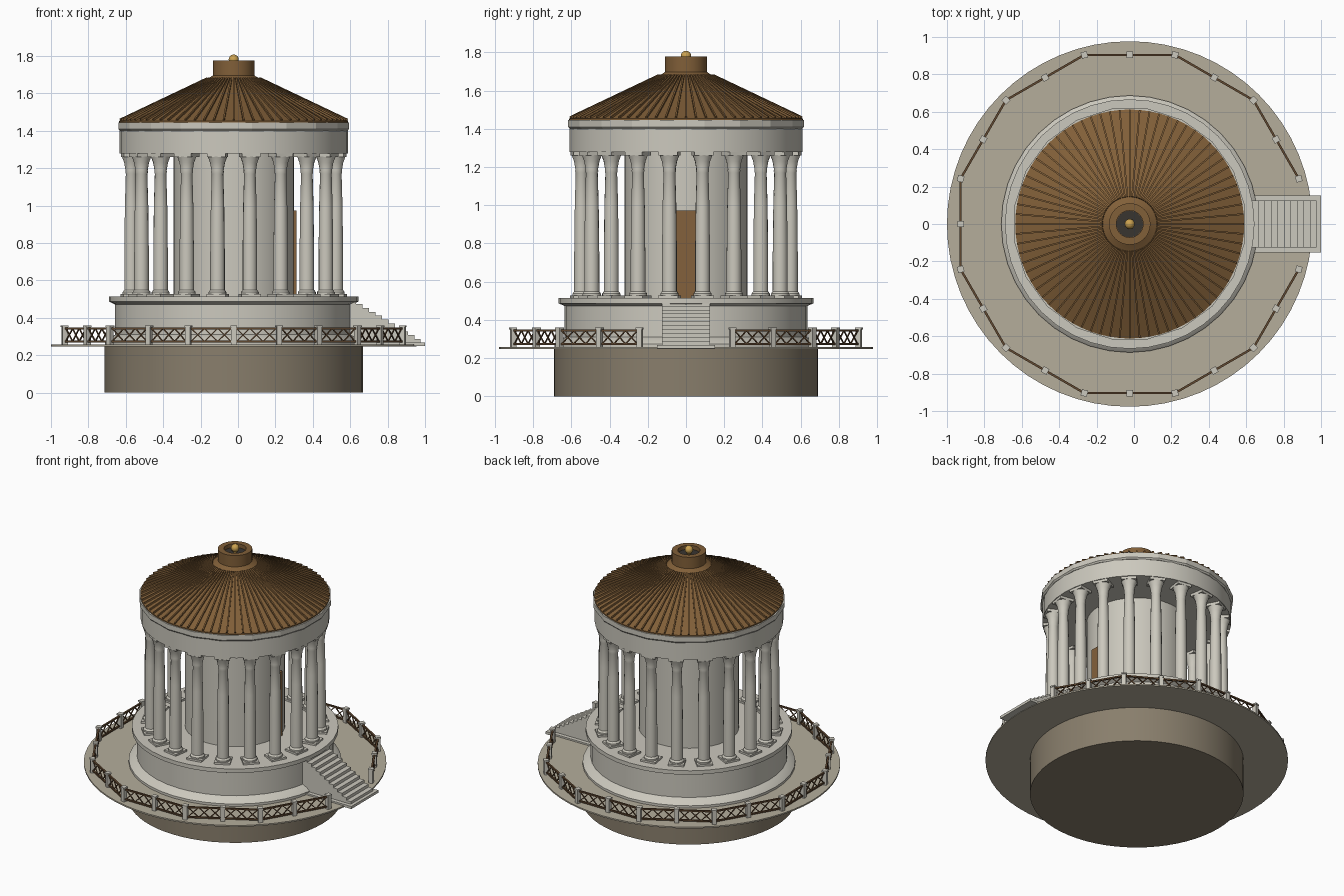
import bpy, bmesh, math
from mathutils import Vector, Matrix

if "Cube" in bpy.data.objects:
    bpy.data.objects.remove(bpy.data.objects["Cube"])

CX = -0.023            # axis of the round building
TAU = 2 * math.pi


def mat(name, r, g, b):
    m = bpy.data.materials.new(name)
    m.diffuse_color = (r, g, b, 1)
    m.use_nodes = True
    m.node_tree.nodes["Principled BSDF"].inputs["Base Color"].default_value = m.diffuse_color
    return m


STONE = mat("stone", 0.60, 0.58, 0.51)
PAVING = mat("paving", 0.46, 0.42, 0.33)
EARTH = mat("earth", 0.25, 0.21, 0.15)
TILE = mat("roof_tile", 0.22, 0.115, 0.04)
WOOD = mat("wood", 0.12, 0.065, 0.03)
DOOR = mat("door_wood", 0.23, 0.12, 0.045)
DARK = mat("dark", 0.04, 0.035, 0.03)
GOLD = mat("gold", 0.60, 0.36, 0.08)


def finish(name, bm, material, smooth=None):
    bmesh.ops.recalc_face_normals(bm, faces=bm.faces)
    me = bpy.data.meshes.new(name)
    bm.to_mesh(me)
    bm.free()
    ob = bpy.data.objects.new(name, me)
    bpy.context.collection.objects.link(ob)
    me.materials.append(material)
    ob.location.x = CX
    if smooth:
        bpy.context.view_layer.objects.active = ob
        ob.select_set(True)
        bpy.ops.object.shade_smooth_by_angle(angle=math.radians(smooth))
        ob.select_set(False)
    return ob


def lathe(bm, profile, n, phase=0.0, at=(0, 0)):
    """Turn (radius, z) points round a vertical axis; ends are capped."""
    rings = [[bm.verts.new((at[0] + r * math.cos(phase + TAU * i / n),
                            at[1] + r * math.sin(phase + TAU * i / n), z))
              for i in range(n)] for r, z in profile]
    for a, b in zip(rings, rings[1:]):
        for i in range(n):
            j = (i + 1) % n
            bm.faces.new((a[i], a[j], b[j], b[i]))
    bm.faces.new(rings[0])
    bm.faces.new(rings[-1])


def turned(name, profile, n, material, smooth=None, phase=0.0):
    bm = bmesh.new()
    lathe(bm, profile, n, phase)
    return finish(name, bm, material, smooth)


def box(bm, centre, size, angle=0.0):
    m = (Matrix.Translation(centre) @ Matrix.Rotation(angle, 4, 'Z')
         @ Matrix.Diagonal((*size, 1)))
    bmesh.ops.create_cube(bm, size=1, matrix=m)


def beam(bm, p, q, w, h):
    """Rectangular bar from p to q, h measured upwards."""
    p, q = Vector(p), Vector(q)
    x = (q - p).normalized()
    y = Vector((0, 0, 1)).cross(x).normalized()
    rot = Matrix((x, y, x.cross(y))).transposed().to_4x4()
    bmesh.ops.create_cube(bm, size=1, matrix=Matrix.Translation((p + q) / 2) @ rot
                          @ Matrix.Diagonal(((q - p).length, w, h, 1)))


def polar(r, deg, z):
    a = math.radians(deg)
    return Vector((r * math.cos(a), r * math.sin(a), z))


# ground drum and terrace
turned("base_drum", [(0.69, 0), (0.69, 0.25)], 64, EARTH, 30)
turned("terrace", [(0.977, 0.248), (0.977, 0.258)], 64, PAVING, 30)

# podium with foot moulding and overhanging cap
turned("podium", [(0.687, 0.257), (0.687, 0.275), (0.665, 0.295), (0.635, 0.31),
                  (0.635, 0.472), (0.65, 0.48), (0.667, 0.487), (0.667, 0.515)],
       40, STONE, 20)

# inner round room and its door
turned("inner_room", [(0.323, 0.51), (0.323, 1.29)], 40, STONE, 20)
bm = bmesh.new()
box(bm, (0.323, 0, 0.743), (0.028, 0.106, 0.46))
finish("door", bm, DOOR)

# ring of columns: plinth, turned shaft with flared capital, abacus
bm = bmesh.new()
shaft = [(0.048, 0.527), (0.048, 0.538), (0.039, 0.55), (0.039, 0.75), (0.036, 1.0),
         (0.031, 1.17), (0.034, 1.178), (0.033, 1.19), (0.04, 1.23), (0.052, 1.262)]
for k in range(20):
    deg = 9 + 18 * k
    p = polar(0.553, deg, 0)
    a = math.radians(deg)
    lathe(bm, shaft, 14, a, (p.x, p.y))
    box(bm, (p.x, p.y, 0.521), (0.105, 0.105, 0.014), a)
    box(bm, (p.x, p.y, 1.27), (0.1, 0.1, 0.02), a)
finish("columns", bm, STONE, 35)

# entablature and twenty-sided cornice
turned("entablature", [(0.61, 1.278), (0.61, 1.405)], 40, STONE, 20)
turned("cornice", [(0.615, 1.4), (0.624, 1.41), (0.624, 1.445)], 20, STONE,
       phase=math.radians(9))

# conical roof with radial ribs
turned("roof", [(0.612, 1.443), (0.612, 1.453), (0.145, 1.675), (0.105, 1.70)],
       72, TILE, 30)
bm = bmesh.new()
for k in range(72):
    beam(bm, polar(0.608, k * 5, 1.458), polar(0.145, k * 5, 1.678), 0.009, 0.014)
finish("roof_ribs", bm, TILE)

# hollow crown on the roof with dark well and ball
turned("roof_crown", [(0.111, 1.68), (0.111, 1.777), (0.072, 1.777), (0.072, 1.745)],
       32, TILE, 30)
turned("crown_well", [(0.071, 1.74), (0.071, 1.75)], 32, DARK, 30)
bm = bmesh.new()
bmesh.ops.create_uvsphere(bm, u_segments=16, v_segments=10, radius=0.027,
                          matrix=Matrix.Translation((0, 0, 1.781)))
lathe(bm, [(0.012, 1.745), (0.012, 1.765)], 10)
finish("finial_ball", bm, GOLD, 40)

# staircase: stepped side profile pulled across its width
N, X0, X1, Z0, Z1 = 11, 0.655, 1.0, 0.266, 0.495
pts = [(0.61, Z0 - 0.012), (0.61, Z1)]
for i in range(N):
    x = X0 + (X1 - X0) * i / (N - 1)
    pts += [(x, Z1 - (Z1 - Z0) * i / N), (x, Z1 - (Z1 - Z0) * (i + 1) / N)]
pts.append((X1, Z0 - 0.012))
pts = [p for i, p in enumerate(pts) if i == 0 or p != pts[i - 1]]
bm = bmesh.new()
f = bm.faces.new([bm.verts.new((x, -0.125, z)) for x, z in pts])
ext = bmesh.ops.extrude_face_region(bm, geom=[f])
bmesh.ops.translate(bm, vec=(0, 0.25, 0),
                    verts=[v for v in ext["geom"] if isinstance(v, bmesh.types.BMVert)])
box(bm, (0.823, 0, 0.260), (0.4, 0.305, 0.018))
finish("staircase", bm, STONE)

# balustrade: twelve-sided ring of posts, open at the stairs
R_OUT = 0.936
R_MID = R_OUT * math.cos(math.radians(15))
posts, rails = bmesh.new(), bmesh.new()
for k in range(1, 24):
    p = polar(R_OUT if k % 2 else R_MID, 15 * k, 0.304)
    a = math.radians(15 * k)
    box(posts, p, (0.028, 0.028, 0.095), a)
    box(posts, p + Vector((0, 0, 0.051)), (0.034, 0.034, 0.01), a)
    if k == 23:
        break
    q = polar(R_MID if k % 2 else R_OUT, 15 * k + 15, 0.304)
    lo, hi = Vector((0, 0, -0.03)), Vector((0, 0, 0.04))
    for h in (lo, hi):
        beam(rails, p + h, q + h, 0.012, 0.01)
    # crossed lattice bars
    for i in range(3):
        s, t = p.lerp(q, 0.06 + 0.88 * i / 3), p.lerp(q, 0.06 + 0.88 * (i + 1) / 3)
        beam(rails, s + lo, t + hi, 0.006, 0.006)
        beam(rails, s + hi, t + lo, 0.006, 0.006)
finish("balustrade_posts", posts, STONE)
finish("balustrade_rails", rails, WOOD)
